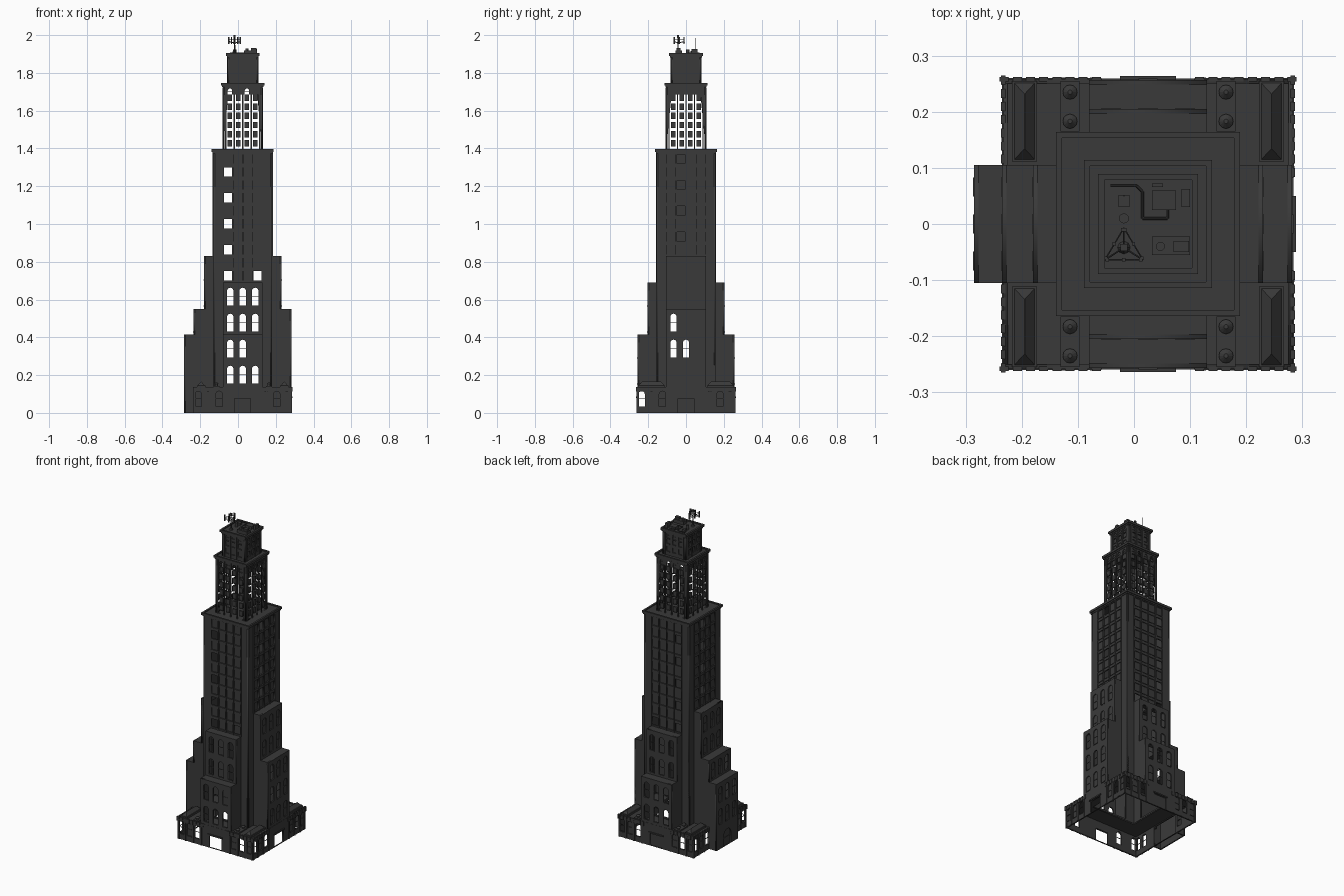
import bpy, bmesh, math
from mathutils import Matrix, Vector

if "Cube" in bpy.data.objects:
    bpy.data.objects.remove(bpy.data.objects["Cube"])

stone = bpy.data.materials.new("charcoal_stone")
stone.use_nodes = True
COLOR = (0.042, 0.042, 0.042, 1)
stone.diffuse_color = COLOR
stone.node_tree.nodes["Principled BSDF"].inputs["Base Color"].default_value = COLOR

CENTRE = Matrix.Translation((0.025, 0, 0))
T = 0.008                      # wall thickness
WING, TOWER, BASE = 0.105, 0.155, 0.258


def frame(side):
    """Local axes: u along the wall, z up, d outward. Sides: front, left, back, right."""
    return CENTRE @ Matrix.Rotation(side * math.pi / 2, 4, 'Z') @ Matrix.Rotation(math.pi / 2, 4, 'X')


def rect(u, z, w, h):
    return [(u - w / 2, z), (u + w / 2, z), (u + w / 2, z + h), (u - w / 2, z + h)]


def arch(u, z, w, h):
    r = w / 2
    top = [(u + r * math.cos(i * math.pi / 8), z + h - r + r * math.sin(i * math.pi / 8)) for i in range(9)]
    return [(u - r, z), (u + r, z)] + top


class Part:
    def __init__(self, name):
        self.name, self.bm = name, bmesh.new()

    def box(self, m, lo, hi, taper=None):
        lo, hi = Vector(lo), Vector(hi)
        verts = bmesh.ops.create_cube(self.bm, size=1)["verts"]
        for v in verts:
            if taper and v.co.z > 0:
                v.co.x *= taper[0]
                v.co.y *= taper[1]
            v.co = m @ Vector([(a + b) / 2 + c * (b - a) for a, b, c in zip(lo, hi, v.co)])
        if m.to_3x3().determinant() < 0:
            bmesh.ops.reverse_faces(self.bm, faces=list({f for v in verts for f in v.link_faces}))

    def slab(self, half, z0, z1):
        self.box(CENTRE, (-half, -half, z0), (half, half, z1))

    def sheet(self, m, outline, holes):
        """Flat plate of thickness T with window openings."""
        cu = bpy.data.curves.new("sheet", 'CURVE')
        cu.dimensions, cu.fill_mode, cu.extrude = '2D', 'BOTH', T / 2
        for loop in [outline] + holes:
            s = cu.splines.new('POLY')
            s.points.add(len(loop) - 1)
            for p, co in zip(s.points, loop):
                p.co = (co[0], co[1], 0, 1)
            s.use_cyclic_u = True
        ob = bpy.data.objects.new("sheet", cu)
        bpy.context.collection.objects.link(ob)
        dg = bpy.context.evaluated_depsgraph_get()
        me = bpy.data.meshes.new_from_object(ob.evaluated_get(dg))
        me.transform(m)
        self.bm.from_mesh(me)
        bpy.data.objects.remove(ob)
        bpy.data.curves.remove(cu)
        bpy.data.meshes.remove(me)

    def wall(self, side, d, half, z0, z1, wins):
        """wins: (shape, u, z, w, h, is_open); closed ones get a recessed pane."""
        m = frame(side)
        self.sheet(m @ Matrix.Translation((0, 0, d - T / 2)), rect(0, z0, 2 * half, z1 - z0),
                   [s(u, z, w, h) for s, u, z, w, h, _ in wins])
        for s, u, z, w, h, is_open in wins:
            if not is_open:
                self.box(m, (u - w / 2, z, d - T), (u + w / 2, z + h, d - T * 0.6))
            if s is arch:
                self.box(m, (u - w / 2, z + h * .48, d - T * .6), (u + w / 2, z + h * .48 + .003, d - T * .3))
            if w < 0.06:
                self.box(m, (u - w / 2, z - .004, d - T / 2), (u + w / 2, z, d + .002))

    def tube(self, p, q, r, r2=None, seg=8):
        p, q = Vector(p), Vector(q)
        rot = (q - p).to_track_quat('Z', 'Y').to_matrix().to_4x4()
        bmesh.ops.create_cone(self.bm, cap_ends=True, segments=seg, radius1=r, radius2=r if r2 is None else r2,
                              depth=(q - p).length, matrix=Matrix.Translation((p + q) / 2) @ rot)

    def done(self):
        me = bpy.data.meshes.new(self.name)
        self.bm.to_mesh(me)
        self.bm.free()
        me.materials.append(stone)
        bpy.context.collection.objects.link(bpy.data.objects.new(self.name, me))


# Street-level base with arched windows, doors and a toothed cornice
base = Part("base_walls")
teeth = Part("base_cornice")
for side in range(4):
    m = frame(side)
    wins = [(arch, u, .035, .034, .08, j % 2 == 0 or (side == 3 and j == 5))
            for j, u in enumerate((-.235, -.18, -.125, .125, .18, .235))]
    if side == 3:
        wins.append((rect, 0, .002, .19, .12, True))
    else:
        wins.append((rect, 0, .002, .085, .074, side != 2))
        teeth.box(m, (-.05, .078, BASE), (.05, .086, BASE + .006))
    base.wall(side, BASE, BASE, 0, .137, wins)
    for s in (-1, 1):
        lo, hi = sorted((s * .083, s * .262))
        teeth.box(m, (lo, .119, BASE - .002), (hi, .124, BASE + .002))
        for i in range(8):
            u = s * (.092 + i * .0235)
            teeth.box(m, (u - .008, .112, BASE - .004), (u + .008, .138, BASE + .004))
        for u in (.098, .1525, .2075, .253):
            teeth.box(m, (s * u - .005, 0, BASE), (s * u + .005, .112, BASE + .003))
base.sheet(CENTRE @ Matrix.Translation((0, 0, .13)), rect(0, -BASE, 2 * BASE, 2 * BASE),
           [rect(0, -.15, .3, .3)])
base.done()
teeth.done()

# Hipped skylights and round vents on the base roof
roof_lights, vents = Part("corner_skylights"), Part("roof_vents")
for sx in (-1, 1):
    for sy in (-1, 1):
        x, y = sx * .22, sy * .183
        roof_lights.box(CENTRE, (x - .022, y - .072, .13), (x + .022, y + .072, .146))
        roof_lights.box(CENTRE, (x - .018, y - .068, .146), (x + .018, y + .068, .166), (.02, .72))
        x = sx * .139
        vents.box(CENTRE, (x - .017, sy * .21 - .045, .13), (x + .017, sy * .21 + .045, .142))
        for y in (sy * .183, sy * .235):
            c = CENTRE @ Vector((x, y, .142))
            vents.tube(c, c + Vector((0, 0, .01)), .008, seg=12)
            vents.tube(c + Vector((0, 0, .01)), c + Vector((0, 0, .018)), .013, .004, 12)
roof_lights.done()
vents.done()

# Stepped wings: (distance, top) from the outer step inward
STEPS = [[(.257, .415), (.205, .69)], [(.257, .55), (.205, .83)],
         [(.257, .415), (.205, .69)], [(.31, .415), (.26, .55), (.205, .83)]]
SIDE_OPEN = {1: {(1, 0), (1, 1), (2, 0)}, 3: {(1, 2), (1, 1), (2, 2)}}
for side, steps in enumerate(STEPS):
    wing = Part(("front", "left", "back", "right")[side] + "_wing")
    m = frame(side)
    z0 = 0 if side == 3 else .132
    for i, (d, z1) in enumerate(steps):
        wins = []
        for row in range(5):
            z = .155 + row * .1376
            if z0 < z and z + .095 < z1:
                for col in range(3):
                    opened = (row, col) in SIDE_OPEN[side] if side % 2 else (side, row, col) != (0, 1, 2)
                    wins.append((arch, (col - 1) * .066, z, .034, .095, opened))
        if z0 == 0:
            wins.append((arch, 0, .002, .07, .1, False))
        wing.wall(side, d, WING, z0, z1, wins)
        inner = steps[i + 1][0] - T if i + 1 < len(steps) else TOWER - T
        side_in = .25 if z0 == 0 else TOWER - T
        for s in (-1, 1):
            lo, hi = sorted((s * WING, s * (WING - T)))
            wing.box(m, (lo, z0, side_in), (hi, z1, d - .001))
            if z0 == 0:
                wing.box(m, (lo, .132, TOWER - T), (hi, z1, side_in))
        wing.box(m, (-WING, z1 - .006, inner), (WING, z1, d))
        z0 = z1
    wing.done()

# Main shaft with window grid and thin pilasters
shaft = Part("main_shaft")
for side in range(4):
    m, top = frame(side), STEPS[side][-1][1]
    wins = [(rect, 0, .14, .18, top - .15, True)]
    for k in range(0 if side % 2 == 0 else 2, 10):
        for col in range(4):
            c = 3 - col if side == 2 else col
            opened = (c == 0 and k % 2 == 0 or (c, k) == (3, 0)) if side % 2 == 0 else col == 1 and k % 2
            wins.append((rect, (col - 1.5) * .052, .7 + k * .0688, .044, .05, opened))
    shaft.wall(side, TOWER, TOWER, .13, 1.385, wins)
    for i in range(-2, 3):
        shaft.box(m, (i * .052 - .003, top, TOWER - .002), (i * .052 + .003, 1.375, TOWER + .004))
shaft.done()


def upper_tier(name, half, z0, z1, cols, pitch, rows, open_cells):
    tier = Part(name)
    for side in range(4):
        wins = []
        for col in range(cols):
            u = (col - (cols - 1) / 2) * pitch
            for row in range(rows):
                wins.append((rect, u, z0 + .025 + row * .048, .024, .03, (side, row, col) in open_cells))
            opened = col in (0, 2) if side == 0 else side == 2 and col in (1, 3) and cols > 3
            wins.append((arch, u, z1 - .05, .024, .032, opened and cols > 3))
        tier.wall(side, half, half, z0, z1, wins)
        for i in range(cols + 1):
            u = (i - cols / 2) * pitch
            tier.box(frame(side), (u - .003, z0, half - .002), (u + .003, z1 - .012, half + .003))
    tier.done()


# Upper tiers
upper_tier("upper_tier", WING, 1.39, 1.735, 4, .045, 6, {(1, 1, 3), (3, 1, 0)})
upper_tier("crown_tier", .08, 1.74, 1.895, 3, .042, 2, set())

# Cornices capping each tier, with a raised lip
cornice = Part("cornices")
for half, z in ((TOWER, 1.392), (WING, 1.743), (.08, 1.9)):
    cornice.slab(half + .004, z - .018, z - .01)
    cornice.slab(half + .009, z - .01, z - .002)
    for side in range(4):
        cornice.box(frame(side), (-half - .009, z - .002, half - .002), (half + .009, z + .004, half + .009))
cornice.done()

# Rooftop plant
plant = Part("rooftop_plant")
I = Matrix.Identity(4)
ROOF = 1.897
for lo, hi, h in (((.032, -.055), (.1, -.022), .022), ((.032, .025), (.075, .06), .018),
                  ((-.028, .03), (-.008, .052), .015), ((.032, .066), (.052, .072), .012),
                  ((.085, .03), (.1, .062), .03), ((.07, -.05), (.098, -.03), .035)):
    plant.box(I, (*lo, ROOF), (*hi, ROOF + h))
plant.tube((-.018, .01, ROOF), (-.018, .01, 1.925), .009, seg=12)
plant.tube((.047, -.04, 1.919), (.047, -.04, 1.93), .008, seg=12)
pipe = [(-.042, .068), (.005, .068), (.015, .058), (.015, .01), (.06, .01), (.06, .028)]
for a, b in zip(pipe, pipe[1:]):
    plant.tube((*a, 1.905), (*b, 1.905), .0025)
plant.tube((-.018, .05, ROOF), (-.018, .05, 1.985), .0012)
plant.done()

# Antenna mast with triangular head and upright panels
mast = Part("antenna_mast")
hub = Vector((-.018, -.042, ROOF))
mast.tube(hub, hub + Vector((0, 0, .09)), .004, .003)
mast.tube(hub, hub + Vector((0, 0, .012)), .012, .005)
corners = [Vector((-.052, -.064, 0)), Vector((.016, -.064, 0)), Vector((-.018, -.007, 0))]
for i, a in enumerate(corners):
    b = corners[(i + 1) % 3]
    for z in (1.963, 1.977):
        up = Vector((0, 0, z))
        mast.tube(a + up, b + up, .0012)
    mast.tube(a + Vector((0, 0, 1.97)), Vector((hub.x, hub.y, 1.955)), .0015)
    for f in (.06, .5, .94):
        p = a.lerp(b, f)
        mast.box(I, (p.x - .003, p.y - .003, 1.953), (p.x + .003, p.y + .003, 1.99))
mast.box(I, (hub.x - .006, hub.y - .006, 1.985), (hub.x + .006, hub.y + .006, 2.0))
mast.done()
